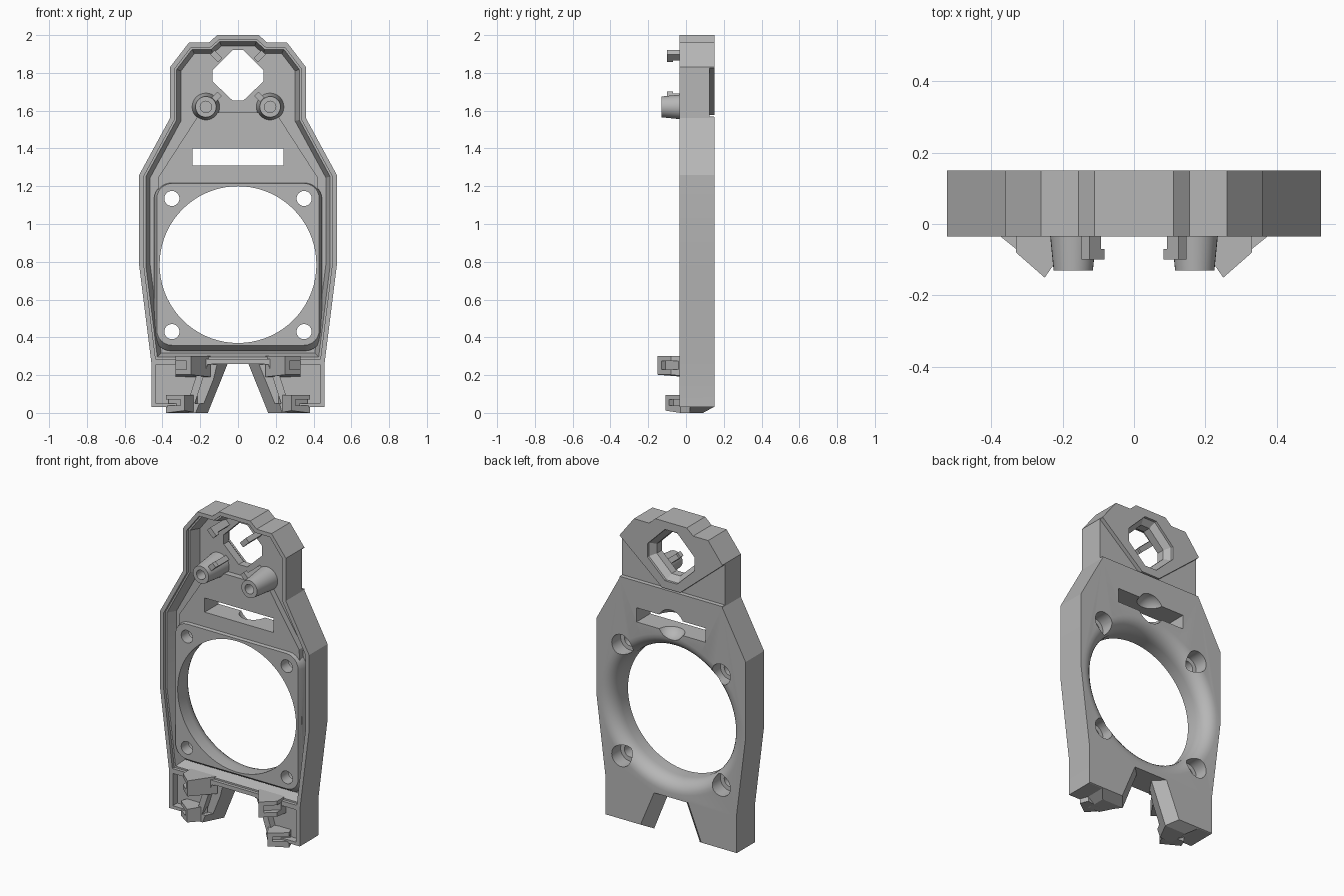
import bpy, bmesh, math
from mathutils import Vector, Matrix

if "Cube" in bpy.data.objects:
    bpy.data.objects.remove(bpy.data.objects["Cube"], do_unlink=True)

grey = bpy.data.materials.new("plain_grey")
grey.use_nodes = True
grey.diffuse_color = (0.47, 0.47, 0.47, 1)
grey.node_tree.nodes["Principled BSDF"].inputs["Base Color"].default_value = (0.47, 0.47, 0.47, 1)


def finish(name, bm):
    bmesh.ops.recalc_face_normals(bm, faces=bm.faces)
    mesh = bpy.data.meshes.new(name)
    bm.to_mesh(mesh)
    bm.free()
    mesh.materials.append(grey)
    ob = bpy.data.objects.new(name, mesh)
    bpy.context.collection.objects.link(ob)
    return ob


def loft(name, rings):
    """Closed solid through rings of (y, [(x, z), ...])."""
    bm = bmesh.new()
    loops = [[bm.verts.new((x, y, z)) for x, z in pts] for y, pts in rings]
    n = len(loops[0])
    for a, b in zip(loops, loops[1:]):
        for i in range(n):
            j = (i + 1) % n
            bm.faces.new((a[i], a[j], b[j], b[i]))
    bm.faces.new(loops[0])
    bm.faces.new(loops[-1])
    return finish(name, bm)


def prism(name, pts, y0, y1):
    return loft(name, [(y0, pts), (y1, pts)])


def flat_prism(name, plan, z0, z1):
    """Prism standing on a plan of (x, y) points."""
    ob = prism(name, plan, z0, z1)
    for v in ob.data.vertices:
        v.co = (v.co.x, v.co.z, v.co.y)
    ob.data.flip_normals()
    return ob


def both(half):
    return half + [(-x, z) for x, z in reversed(half)]


def flip(pts, s):
    return [(x * s, z) for x, z in pts]


def inset(pts, d):
    """Mitred inward offset of a clockwise outline."""
    out = []
    for i, p in enumerate(pts):
        p = Vector(p)
        e = (p - Vector(pts[i - 1])).normalized()
        f = (Vector(pts[(i + 1) % len(pts)]) - p).normalized()
        n, m = Vector((e.y, -e.x)), Vector((f.y, -f.x))
        out.append(tuple(p + (n + m) * d / (1 + n.dot(m))))
    return out


def circle(x, z, r, n=32):
    return [(x + r * math.sin(2 * math.pi * i / n), z + r * math.cos(2 * math.pi * i / n)) for i in range(n)]


def rounded(w, z0, z1, r, n=6):
    half = []
    for cz, start in ((z1 - r, 0), (z0 + r, 90)):
        for i in range(n + 1):
            a = math.radians(start + 90 * i / n)
            half.append((w - r + r * math.sin(a), cz + r * math.cos(a)))
    return both(half)


def combine(ob, other, op="DIFFERENCE"):
    mod = ob.modifiers.new("cut", "BOOLEAN")
    mod.operation, mod.solver, mod.object = op, "EXACT", other
    bpy.context.view_layer.objects.active = ob
    bpy.ops.object.modifier_apply(modifier=mod.name)
    bpy.data.objects.remove(other, do_unlink=True)


# Main shell
FRONT, BACK, FLOOR = -0.035, 0.15, 0.05
side = [(0.11, 2), (0.155, 1.96), (0.26, 1.96), (0.36, 1.83), (0.36, 1.56), (0.523, 1.26), (0.523, 0.78)]
shell = prism("shell", both(side + [(0.458, 0.26), (0.458, 0.03), (0.36, 0.03), (0.31, 0), (0.12, 0)]), FRONT, BACK)

# Stepped front recess with a sloped inner wall
recess = both(side + [(0.458, 0.26)])
combine(shell, prism("recess", inset(recess, 0.025), -0.1, -0.015))
combine(shell, loft("recess", [(-0.1, inset(recess, 0.035)), (-0.015, inset(recess, 0.035)),
                               (FLOOR, inset(recess, 0.058))]))

# Raised lower plate and fan pad, sloped at its lower edge
combine(shell, prism("lower_plate", both([(0.2, 1.59), (0.42, 1.25), (0.44, 0.8), (0.42, 0.5)]), 0.012, 0.08), "UNION")
combine(shell, loft("fan_pad", [(-0.012, rounded(0.43, 0.358, 1.215, 0.08)),
                                (0.03, rounded(0.445, 0.328, 1.22, 0.09)),
                                (0.08, rounded(0.445, 0.328, 1.22, 0.09))]), "UNION")

# Fan opening flaring out towards the back
flare = [(-0.1, 0.415), (0.06, 0.415)]
flare += [(0.06 + 0.09 * math.sin(a), 0.415 + 0.08 * (1 - math.cos(a)))
          for a in [math.radians(15 * k) for k in range(1, 7)]]
flare.append((0.2, 0.495))
combine(shell, loft("fan_opening", [(y, circle(0, 0.785, r, 72)) for y, r in flare]))

# Screw holes with wide pockets behind
for s in (-1, 1):
    for z in (0.43, 1.135):
        combine(shell, loft("screw_hole", [(-0.1, circle(s * 0.35, z, 0.04)), (0.06, circle(s * 0.35, z, 0.04)),
                                           (0.061, circle(s * 0.35, z, 0.066)), (0.2, circle(s * 0.35, z, 0.066))]))

# Slot with a round dent at the back
combine(shell, prism("slot", both([(0.242, 1.4), (0.242, 1.31)]), -0.1, 0.2))
bm = bmesh.new()
bmesh.ops.create_uvsphere(bm, u_segments=32, v_segments=16, radius=0.095,
                          matrix=Matrix.Translation((0, BACK + 0.005, 1.355)))
combine(shell, finish("dent", bm))

# Eight-sided window, wider at the back
window = both([(0.03, 1.92), (0.135, 1.815), (0.135, 1.755), (0.03, 1.655)])
wide = inset(window, -0.03)
combine(shell, loft("window", [(-0.1, window), (0.1, window), (0.135, wide), (0.2, wide)]))

# Shallow corner cuts behind the head, joined by a groove, and leg pockets
corner = both([(0.063, 1.58), (0.36, 1.83), (0.4, 1.864), (0.4, 1.565)])
combine(shell, loft("corner_cut", [(0.125, inset(corner, 0.004)), (0.2, corner)]))
pocket = [(0.433, 0.255), (0.433, 0.05), (0.1, 0.05), (0.1, 0.255)]
for s in (-1, 1):
    combine(shell, prism("leg_pocket", flip(pocket, s), -0.1, 0.01))

# Chamfer under the back
chamfer = flat_prism("bottom_chamfer", [(-1, 0.09), (1, 0.09), (1, 0.2), (-1, 0.2)], -0.1, 0)
for v in chamfer.data.vertices:
    if v.co.y > 0.1 and v.co.z > -0.05:
        v.co.z = 0.06
combine(shell, chamfer)

# Notch between the legs, narrowest in the middle of the thickness
combine(shell, loft("leg_notch", [(-0.2, both([(0.255, 0.26), (0.33, -0.05)])),
                                  (0.09, both([(0.055, 0.26), (0.18, -0.05)])),
                                  (0.17, both([(0.14, 0.26), (0.27, -0.05)]))]))

for s in (-1, 1):
    tag = "left" if s > 0 else "right"

    # Angled clips on the legs, each with a slit in its outer face
    clips = (("upper", [(0.145, 0.0), (0.25, -0.15), (0.33, -0.08), (0.33, 0.03)], 0.19, 0.3),
             ("lower", [(0.215, 0.0), (0.282, -0.108), (0.38, -0.03), (0.36, 0.02)], 0, 0.095))
    for name, plan, z0, z1 in clips:
        clip = flat_prism(tag + "_" + name + "_leg_clip", flip(plan, s), z0, z1)
        tip, base = Vector(plan[1]), Vector(plan[2])
        along = (base - tip).normalized()
        inward = Vector((-along.y, along.x)) * 0.03
        start, end = tip + along * 0.03, base + along * 0.1
        slit = [tuple(p) for p in (start - inward, end - inward, end + inward, start + inward)]
        combine(clip, flat_prism("slit", flip(slit, s), z0 + 0.04, z1 - 0.025))
        # the tips rise towards the front
        for v in clip.data.vertices:
            if v.co.y < -0.05 and v.co.z < z0 + 0.01:
                v.co.z += 0.012

    # Rail joining the two clips
    rail = [(0.16, 0.26), (0.2, 0.26), (0.275, 0.03), (0.235, 0.03)]
    prism(tag + "_leg_rail", flip(rail, s), FRONT, 0.03)

    # Tapered hollow boss below the window
    x, z = s * 0.17, 1.62
    boss = loft(tag + "_boss", [(-0.13, circle(x, z, 0.055)), (0.07, circle(x, z, 0.075))])
    combine(boss, prism("boss_hole", circle(x, z, 0.03), -0.2, 0.02))
    bpy.ops.object.select_all(action="DESELECT")
    boss.select_set(True)
    bpy.context.view_layer.objects.active = boss
    bpy.ops.object.shade_smooth_by_angle()

    # Small diagonal clips beside the window
    for name, cx, cz, turn in (("boss_clip", 0.122, 1.665, 1), ("head_clip", 0.118, 1.892, -1)):
        u = Vector((-1, turn)).normalized()
        w = Vector((u.y, -u.x))
        c = Vector((cx, cz))
        for part, a0, a1, depth in (("", -0.025, 0.02, 0.07), ("_lip", 0.02, 0.034, -0.07)):
            box = [tuple(c + u * a + w * b) for a, b in ((a0, -0.016), (a1, -0.016), (a1, 0.016), (a0, 0.016))]
            prism(tag + "_" + name + part, flip(box, s), -0.1, depth)

# Smooth curved walls, keep sharp edges
bpy.ops.object.select_all(action="DESELECT")
shell.select_set(True)
bpy.context.view_layer.objects.active = shell
bpy.ops.object.shade_smooth_by_angle(angle=math.radians(25))
